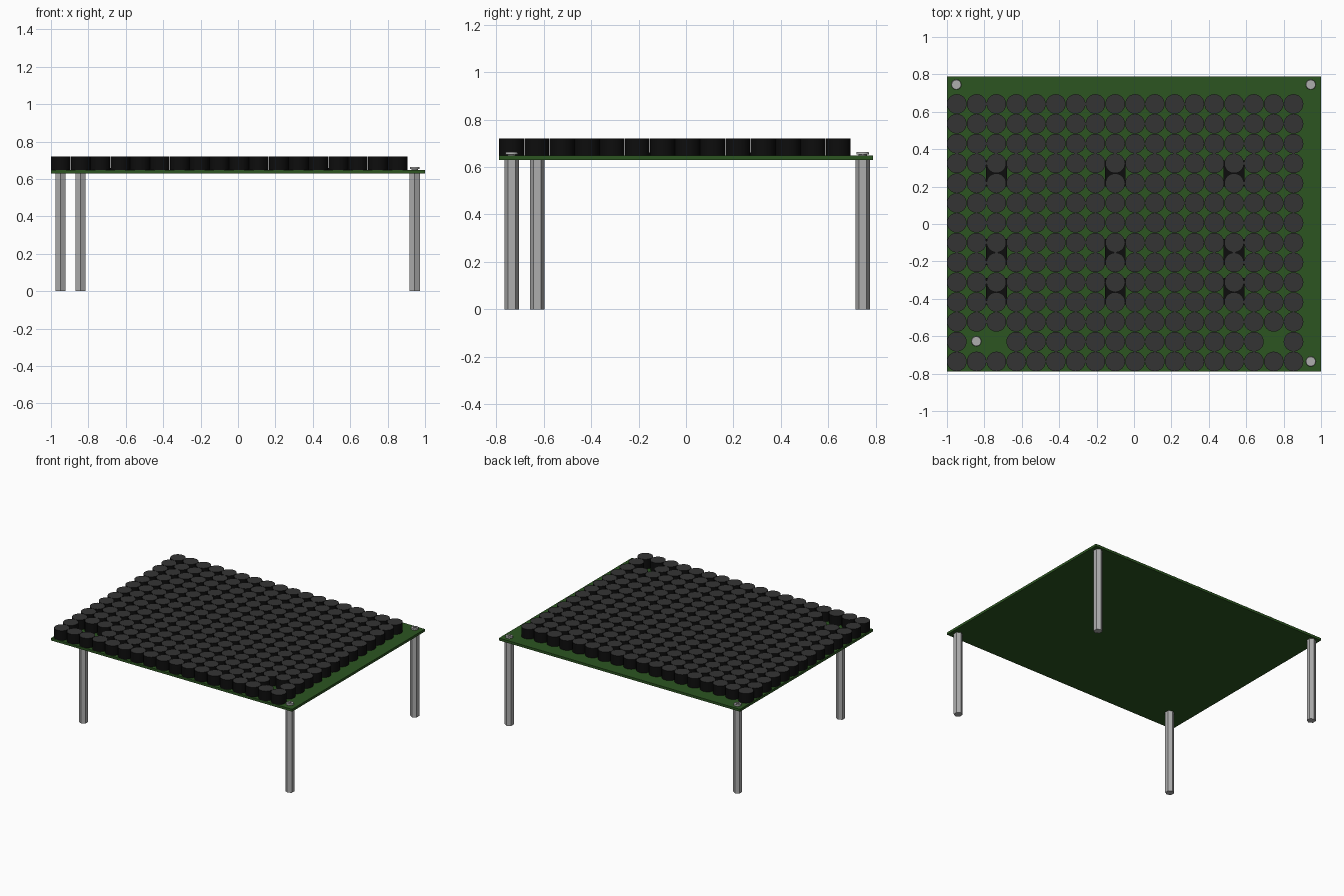
import bpy, bmesh, math
from mathutils import Matrix

if "Cube" in bpy.data.objects:
    bpy.data.objects.remove(bpy.data.objects["Cube"])


def material(name, color):
    m = bpy.data.materials.new(name)
    m.diffuse_color = (*color, 1)
    m.use_nodes = True
    m.node_tree.nodes["Principled BSDF"].inputs["Base Color"].default_value = m.diffuse_color
    return m


green = material("board green", (0.025, 0.09, 0.015))
black = material("body black", (0.004, 0.004, 0.004))
grey = material("cap dark grey", (0.034, 0.034, 0.034))
steel = material("steel", (0.42, 0.42, 0.42))


def finish(name, bm, *mats):
    me = bpy.data.meshes.new(name)
    bm.to_mesh(me)
    bm.free()
    ob = bpy.data.objects.new(name, me)
    bpy.context.collection.objects.link(ob)
    for m in mats:
        me.materials.append(m)
    return ob


def box(bm, x, y, z0, z1, w, d):
    mat = Matrix.Translation((x, y, (z0 + z1) / 2)) @ Matrix.Diagonal((w, d, z1 - z0, 1))
    bmesh.ops.create_cube(bm, size=1, matrix=mat)


def prism(bm, x, y, z0, z1, r0, r1, sides, turn=0.0):
    mat = Matrix.Translation((x, y, (z0 + z1) / 2)) @ Matrix.Rotation(turn, 4, 'Z')
    bmesh.ops.create_cone(bm, cap_ends=True, segments=sides, radius1=r0, radius2=r1,
                          depth=z1 - z0, matrix=mat)


def smooth(ob):
    bpy.ops.object.select_all(action='DESELECT')
    ob.select_set(True)
    bpy.context.view_layer.objects.active = ob
    bpy.ops.object.shade_smooth_by_angle(angle=math.radians(30))


Z0, Z1 = 0.63, 0.648
X0, Y0, STEP = -0.9475, -0.735, 0.1059
POSTS = [(-0.95, 0.745), (0.945, 0.745), (0.945, -0.735), (-0.843, -0.627)]

# circuit board
bm = bmesh.new()
box(bm, 0, 0, Z0, Z1, 2, 1.576)
finish("board", bm, green)

# grid of round components, leaving three empty places in the second row
bm = bmesh.new()
for row in range(14):
    for col in range(18):
        if row == 1 and col in (1, 2, 16):
            continue
        prism(bm, X0 + col * STEP, Y0 + row * STEP, Z1, 0.72, 0.0525, 0.0525, 32)
bm.normal_update()
for f in bm.faces:
    f.material_index = 1 if f.normal.z > 0.9 else 0
smooth(finish("round_components", bm, black, grey))

# flat chips peeking out between the round components
bm = bmesh.new()
for col in (2, 8, 14):
    for y in (0.27, -0.15, -0.36):
        box(bm, X0 + col * STEP, y, Z1, 0.66, 0.112, 0.14)
finish("chips", bm, black)

# hexagonal standoff legs, corners pointing front and back
for i, (x, y) in enumerate(POSTS):
    bm = bmesh.new()
    prism(bm, x, y, 0, Z0, 0.031, 0.031, 6, 0)
    # turn so that a corner lies on the y axis
    v = bm.verts[:][0].co
    a = math.atan2(v.y - y, v.x - x)
    bmesh.ops.rotate(bm, verts=bm.verts, cent=(x, y, 0),
                     matrix=Matrix.Rotation(math.pi / 2 - a, 3, 'Z'))
    finish(f"standoff_leg_{i + 1}", bm, steel)

# screw heads with a cross recess
bm = bmesh.new()
for x, y in POSTS:
    prism(bm, x, y, Z1, 0.654, 0.017, 0.017, 24)
    prism(bm, x, y, 0.653, 0.663, 0.027, 0.025, 24)
heads = finish("screw_heads", bm, steel)
smooth(heads)
for name, w, d in (("slot_cutter_x", 0.032, 0.007), ("slot_cutter_y", 0.007, 0.032)):
    bm = bmesh.new()
    for x, y in POSTS:
        box(bm, x, y, 0.657, 0.68, w, d)
    cutter = finish(name, bm, steel)
    cutter.hide_render = True
    cutter.hide_set(True)
    mod = heads.modifiers.new(name, 'BOOLEAN')
    mod.operation = 'DIFFERENCE'
    mod.solver = 'EXACT'
    mod.use_self = True
    mod.object = cutter
